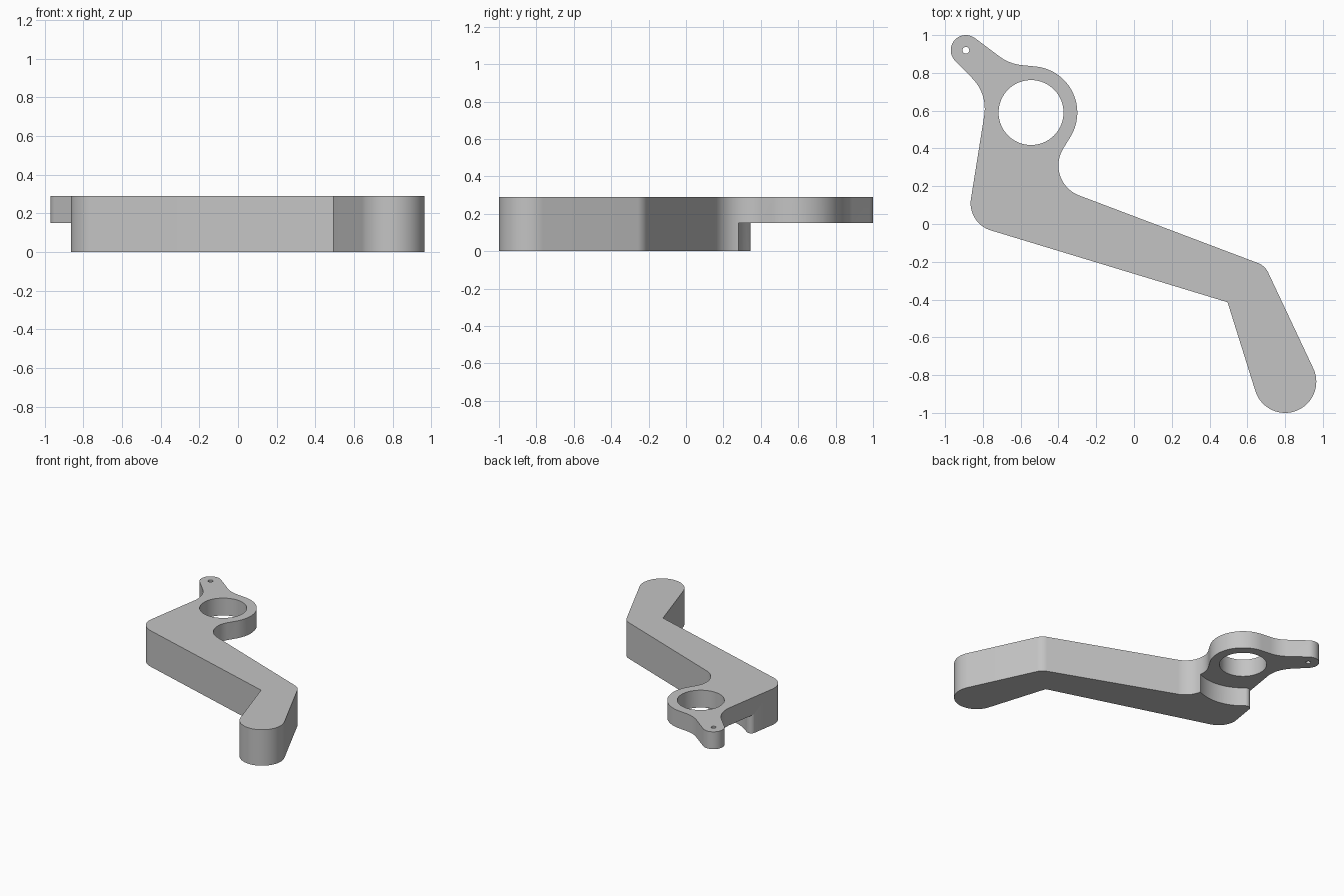
import bpy, bmesh, math
from mathutils import Vector

cube = bpy.data.objects.get("Cube")
if cube:
    bpy.data.objects.remove(cube, do_unlink=True)

HEIGHT, STEP = 0.29, 0.15
RING = (-0.545, 0.59)
NOSE = (-0.89, 0.92)


def belt(circles):
    """Outline wrapped counter-clockwise round circles; a negative radius bends inward."""
    count = len(circles)
    normals = []
    for i in range(count):
        x, y, r = circles[i]
        x2, y2, r2 = circles[(i + 1) % count]
        d = Vector((x2 - x, y2 - y))
        u = d.normalized()
        k = max(-1, min(1, (r - r2) / d.length))
        n = k * u + math.sqrt(1 - k * k) * Vector((u.y, -u.x))
        normals.append(math.atan2(n.y, n.x))
    points = []
    for i, (x, y, r) in enumerate(circles):
        start = normals[i - 1]
        sign = 1 if r > 0 else -1
        sweep = (sign * (normals[i] - start)) % math.tau
        if sweep > 6.1:
            sweep = 0
        steps = max(1, math.ceil(sweep / math.radians(4))) if abs(r) > 0.002 else 1
        for j in range(steps + 1):
            a = start + sign * sweep * j / steps
            points.append((x + r * math.cos(a), y + r * math.sin(a)))
    clean = []
    for p in points:
        if not clean or math.dist(p, clean[-1]) > 0.002:
            clean.append(p)
    if math.dist(clean[0], clean[-1]) < 0.002:
        clean.pop()
    return clean


def circle(centre, radius, sides):
    return [(centre[0] + radius * math.cos(math.tau * i / sides),
             centre[1] + radius * math.sin(math.tau * i / sides)) for i in range(sides)]


def plate(name, outlines, low, high):
    """Solid plate from an outer outline and optional hole outlines."""
    curve = bpy.data.curves.new(name + "_profile", 'CURVE')
    curve.dimensions = '2D'
    curve.fill_mode = 'BOTH'
    curve.extrude = (high - low) / 2
    for outline in outlines:
        spline = curve.splines.new('POLY')
        spline.points.add(len(outline) - 1)
        for point, (x, y) in zip(spline.points, outline):
            point.co = (x, y, 0, 1)
        spline.use_cyclic_u = True
    temp = bpy.data.objects.new(name + "_profile", curve)
    bpy.context.collection.objects.link(temp)
    graph = bpy.context.evaluated_depsgraph_get()
    mesh = bpy.data.meshes.new_from_object(temp.evaluated_get(graph))
    bpy.data.objects.remove(temp, do_unlink=True)
    bm = bmesh.new()
    bm.from_mesh(mesh)
    bmesh.ops.remove_doubles(bm, verts=bm.verts, dist=0.0002)
    bmesh.ops.translate(bm, verts=bm.verts, vec=(0, 0, (low + high) / 2))
    bmesh.ops.recalc_face_normals(bm, faces=bm.faces)
    bm.to_mesh(mesh)
    bm.free()
    mesh.name = name
    obj = bpy.data.objects.new(name, mesh)
    bpy.context.collection.objects.link(obj)
    return obj


# Bent lever arm with a ring eye and a small pin lug
arm_outline = belt([
    (0.80, -0.835, 0.165),      # rounded foot
    (0.62, -0.30, 0.10),        # outer elbow
    (-0.23, 0.31, -0.17),       # neck fillet
    (*RING, 0.245),             # ring eye
    (-0.57, 1.08, -0.24),       # lug fillet, back
    (*NOSE, 0.08),              # pin lug
    (-1.02, 0.61, -0.23),       # lug fillet, side
    (-0.715, 0.11, 0.15),       # heel
    (0.495, -0.415, -0.001),    # inner elbow
])
arm = plate("lever_arm", [arm_outline, circle(RING, 0.172, 72), circle(NOSE, 0.018, 24)],
            0, HEIGHT)

# Relief that thins the ring and lug from below
relief = plate("relief_cutter", [belt([
    (*RING, 0.342),
    (-0.90, 0.95, 0.20),
    (-0.94, 0.04, 0.001),
    (-0.80, 0.311, -0.035),
])], -0.1, STEP)
relief.hide_render = True

cut = arm.modifiers.new("relief", 'BOOLEAN')
cut.operation = 'DIFFERENCE'
cut.solver = 'EXACT'
cut.object = relief
bpy.ops.object.select_all(action='DESELECT')
bpy.context.view_layer.objects.active = arm
arm.select_set(True)
bpy.ops.object.modifier_apply(modifier=cut.name)
bpy.data.objects.remove(relief, do_unlink=True)

# Plain grey finish
grey = bpy.data.materials.new("plain_grey")
grey.use_nodes = True
colour = (0.55, 0.55, 0.55, 1)
grey.diffuse_color = colour
grey.node_tree.nodes["Principled BSDF"].inputs["Base Color"].default_value = colour
arm.data.materials.clear()
arm.data.materials.append(grey)
bpy.ops.object.shade_smooth_by_angle(angle=math.radians(20))
